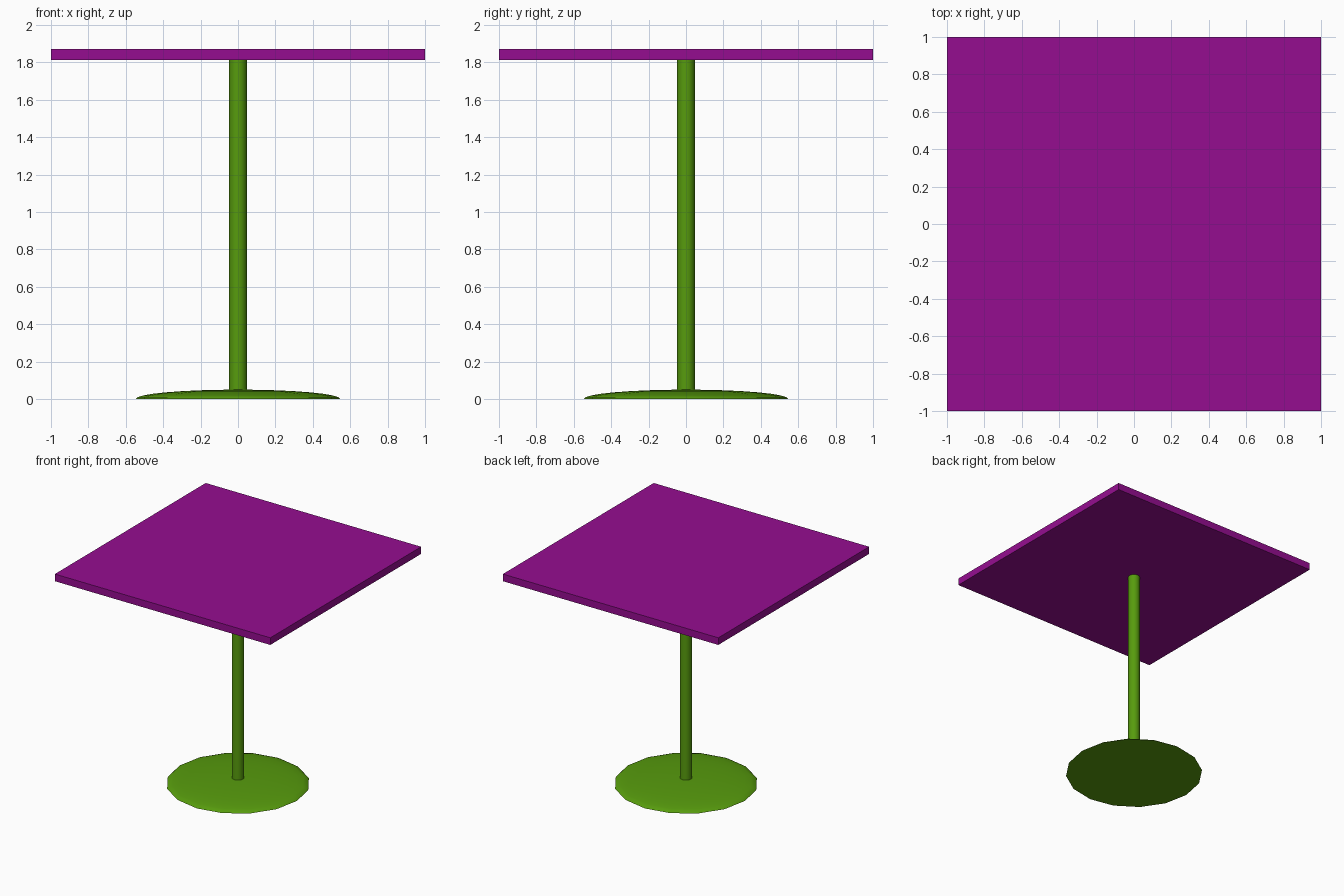
import bpy, bmesh, math
from mathutils import Matrix

if "Cube" in bpy.data.objects:
    bpy.data.objects.remove(bpy.data.objects["Cube"])

SIDES = 16
BASE_R, BASE_H = 0.547, 0.05
POLE_R = 0.047
TOP_Z0, TOP_Z1 = 1.812, 1.872


def material(name, rgb):
    mat = bpy.data.materials.new(name)
    mat.diffuse_color = (*rgb, 1)
    mat.use_nodes = True
    mat.node_tree.nodes["Principled BSDF"].inputs["Base Color"].default_value = mat.diffuse_color
    return mat


def add_object(name, bm, mat, smooth=False):
    bmesh.ops.recalc_face_normals(bm, faces=bm.faces)
    mesh = bpy.data.meshes.new(name)
    bm.to_mesh(mesh)
    bm.free()
    mesh.materials.append(mat)
    obj = bpy.data.objects.new(name, mesh)
    bpy.context.collection.objects.link(obj)
    if smooth:
        bpy.ops.object.select_all(action='DESELECT')
        obj.select_set(True)
        bpy.context.view_layer.objects.active = obj
        bpy.ops.object.shade_smooth_by_angle(angle=math.radians(40))
    return obj


purple = material("purple", (0.30, 0.004, 0.28))
green = material("green", (0.095, 0.33, 0.004))

# Base: flattened half sphere with a flat underside
bm = bmesh.new()
bmesh.ops.create_uvsphere(bm, u_segments=SIDES, v_segments=SIDES, radius=1)
below = [v for v in bm.verts if v.co.z < -0.01]
bmesh.ops.delete(bm, geom=below, context='VERTS')
bmesh.ops.holes_fill(bm, edges=[e for e in bm.edges if e.is_boundary], sides=0)
bmesh.ops.scale(bm, vec=(BASE_R, BASE_R, BASE_H), verts=bm.verts)
add_object("base", bm, green, smooth=True)

# Pole: from inside the base up to the underside of the top
bm = bmesh.new()
z0 = BASE_H * 0.5
bmesh.ops.create_cone(bm, cap_ends=True, segments=SIDES, radius1=POLE_R, radius2=POLE_R,
                      depth=TOP_Z0 - z0, matrix=Matrix.Translation((0, 0, (TOP_Z0 + z0) / 2)))
add_object("pole", bm, green, smooth=True)

# Square table top
bm = bmesh.new()
bmesh.ops.create_cube(bm, size=1, matrix=Matrix.Translation((0, 0, (TOP_Z0 + TOP_Z1) / 2))
                      @ Matrix.Diagonal((2, 2, TOP_Z1 - TOP_Z0, 1)))
add_object("table_top", bm, purple)
